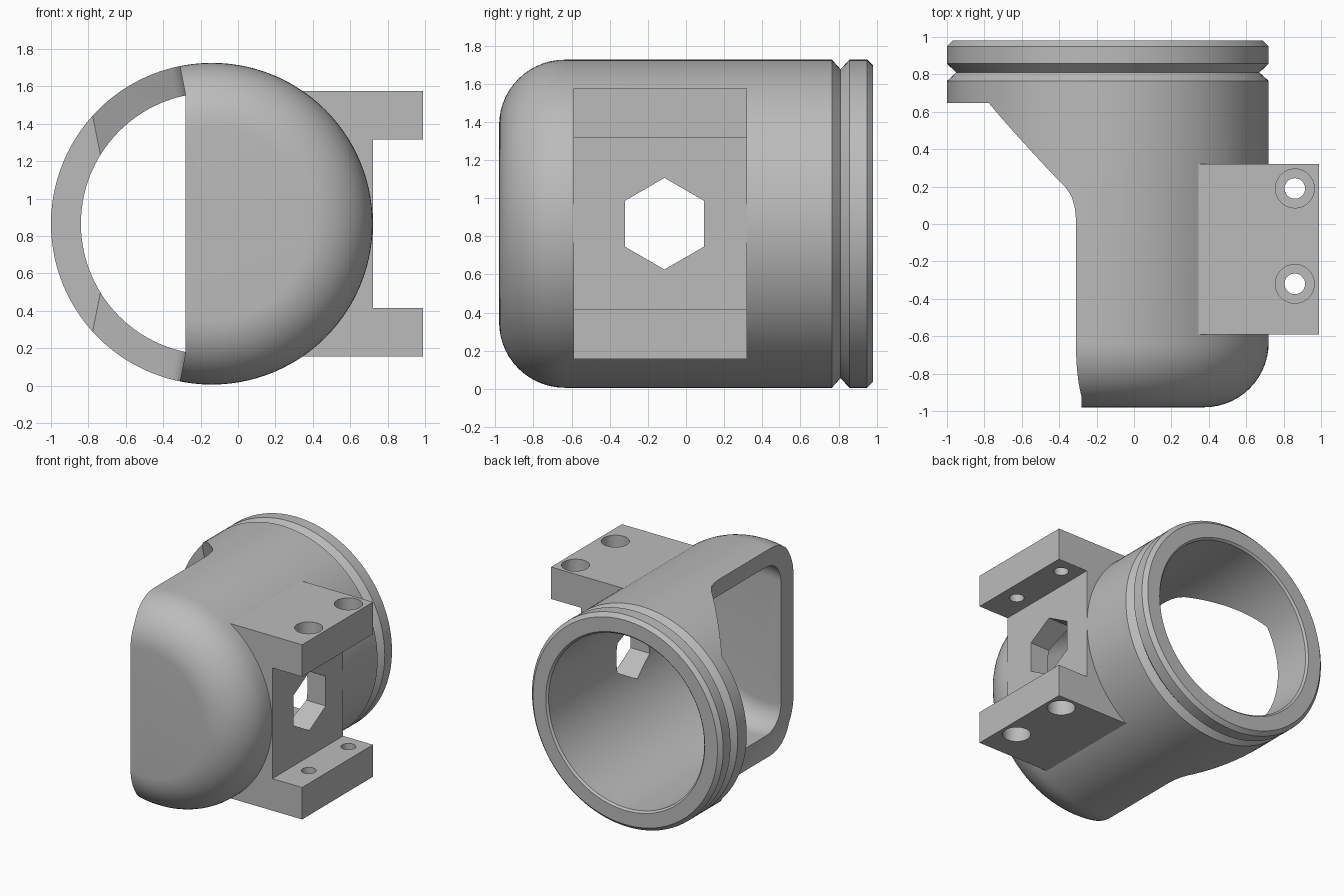
import bpy, bmesh, math
from mathutils import Matrix, Vector

if "Cube" in bpy.data.objects:
    bpy.data.objects.remove(bpy.data.objects["Cube"], do_unlink=True)

CX, CZ = -0.14, 0.866          # axis of the tube, running along y
OUTER, INNER = 0.86, 0.70

grey = bpy.data.materials.new("plain grey")
grey.use_nodes = True
grey.diffuse_color = (0.5, 0.5, 0.5, 1)
grey.node_tree.nodes["Principled BSDF"].inputs["Base Color"].default_value = (0.5, 0.5, 0.5, 1)


def finish(bm, name):
    bmesh.ops.recalc_face_normals(bm, faces=bm.faces)
    mesh = bpy.data.meshes.new(name)
    bm.to_mesh(mesh)
    bm.free()
    mesh.materials.append(grey)
    obj = bpy.data.objects.new(name, mesh)
    bpy.context.collection.objects.link(obj)
    return obj


def arc(r, y, radius, steps=14):
    """Rounded front corner as (radius, y) points, from the end wall to the side."""
    return [(r - radius + radius * math.sin(a), y + radius - radius * math.cos(a))
            for a in (i * math.pi / 2 / steps for i in range(steps + 1))]


def lathe(name, profile):
    bm = bmesh.new()
    verts = [bm.verts.new((CX + r, y, CZ)) for r, y in profile]
    edges = [bm.edges.new(pair) for pair in zip(verts, verts[1:])]
    bmesh.ops.spin(bm, geom=verts + edges, cent=(CX, 0, CZ), axis=(0, 1, 0),
                   angle=math.tau, steps=112)
    bmesh.ops.remove_doubles(bm, verts=bm.verts, dist=1e-5)
    return finish(bm, name)


def box(name, lo, hi):
    lo, hi = Vector(lo), Vector(hi)
    bm = bmesh.new()
    bmesh.ops.create_cube(bm, size=1, matrix=Matrix.Translation((lo + hi) / 2)
                          @ Matrix.Diagonal((*(hi - lo), 1)))
    return finish(bm, name)


def rod(name, centre, radius, depth, sides, rotation=Matrix()):
    bm = bmesh.new()
    bmesh.ops.create_cone(bm, cap_ends=True, segments=sides, radius1=radius, radius2=radius,
                          depth=depth, matrix=Matrix.Translation(centre) @ rotation)
    return finish(bm, name)


def loft(name, rings):
    bm = bmesh.new()
    rows = [[bm.verts.new(p) for p in ring] for ring in rings]
    for a, b in zip(rows, rows[1:]):
        for i in range(len(a)):
            j = (i + 1) % len(a)
            bm.faces.new((a[i], a[j], b[j], b[i]))
    bm.faces.new(rows[0])
    bm.faces.new(rows[-1])
    bmesh.ops.triangulate(bm, faces=bm.faces)
    return finish(bm, name)


def combine(target, tool, operation):
    """Apply a boolean and discard the helper."""
    tool.hide_render = True
    mod = target.modifiers.new("join", "BOOLEAN")
    mod.operation, mod.object, mod.solver = operation, tool, "EXACT"
    graph = bpy.context.evaluated_depsgraph_get()
    graph.update()
    mesh = bpy.data.meshes.new_from_object(target.evaluated_get(graph))
    target.modifiers.clear()
    target.data = mesh
    bpy.data.objects.remove(tool, do_unlink=True)


# Tube body with domed front, V groove and chamfered back rim
body = lathe("tube_housing", [(0, -0.98)] + arc(OUTER, -0.98, 0.345)
             + [(OUTER, 0.765), (0.81, 0.81), (OUTER, 0.857), (OUTER, 0.95), (0.83, 0.98), (0, 0.98)])

# Side bracket: solid web with two flanges
Y0, Y1 = -0.59, 0.32
combine(body, box("bracket_web", (0.3, Y0, 0.156), (0.722, Y1, 1.576)), "UNION")
for low, high in ((0.156, 0.416), (1.316, 1.576)):
    combine(body, box("flange", (0.5, Y0, low), (0.99, Y1, high)), "UNION")

# Hollow interior
combine(body, lathe("cavity", [(0, -0.82)] + arc(INNER, -0.82, 0.19)
                    + [(INNER, 0.965), (0.715, 0.98), (0.715, 1.2), (0, 1.2)]), "DIFFERENCE")

# Side opening with leaning upper and lower edges and a sloped rear
outline = [(-2, -1.3), (-0.28, -1.3), (-0.28, 0.03), (-0.287, 0.09), (-0.303, 0.145),
           (-0.333, 0.19), (-0.8, 0.648), (-2, 0.648)]
levels = [-1, -0.69, -0.4, 0, 0.4, 0.69, 1]
combine(body, loft("side_opening", [
    [(min(-0.28, x - 0.2 * (abs(h) - 0.69)), y, CZ + h) for x, y in outline] for h in levels]),
    "DIFFERENCE")

# Hexagonal window through the bracket web
turn = Matrix.Rotation(math.pi / 2, 4, "Y")
hexagon = rod("hex_window", (0.65, -0.113, CZ), 0.24, 0.6, 6, turn)
points = [v.co for v in hexagon.data.vertices]
if max(p.z for p in points) - CZ < 0.23:      # keep a corner pointing up
    hexagon.data.transform(Matrix.Translation((0.65, -0.113, CZ))
                           @ Matrix.Rotation(math.pi / 6, 4, "X")
                           @ Matrix.Translation((-0.65, 0.113, -CZ)))
combine(body, hexagon, "DIFFERENCE")

# Counterbored screw holes through both flanges
for y in (0.19, -0.32):
    combine(body, rod("screw_hole", (0.86, y, CZ), 0.055, 3, 32), "DIFFERENCE")
    for z in (0.156, 1.576):
        combine(body, rod("counterbore", (0.86, y, z), 0.104, 0.26, 40), "DIFFERENCE")

# Smooth curved walls, crisp edges
bpy.ops.object.select_all(action="DESELECT")
body.select_set(True)
bpy.context.view_layer.objects.active = body
bpy.ops.object.shade_smooth_by_angle(angle=math.radians(25))
